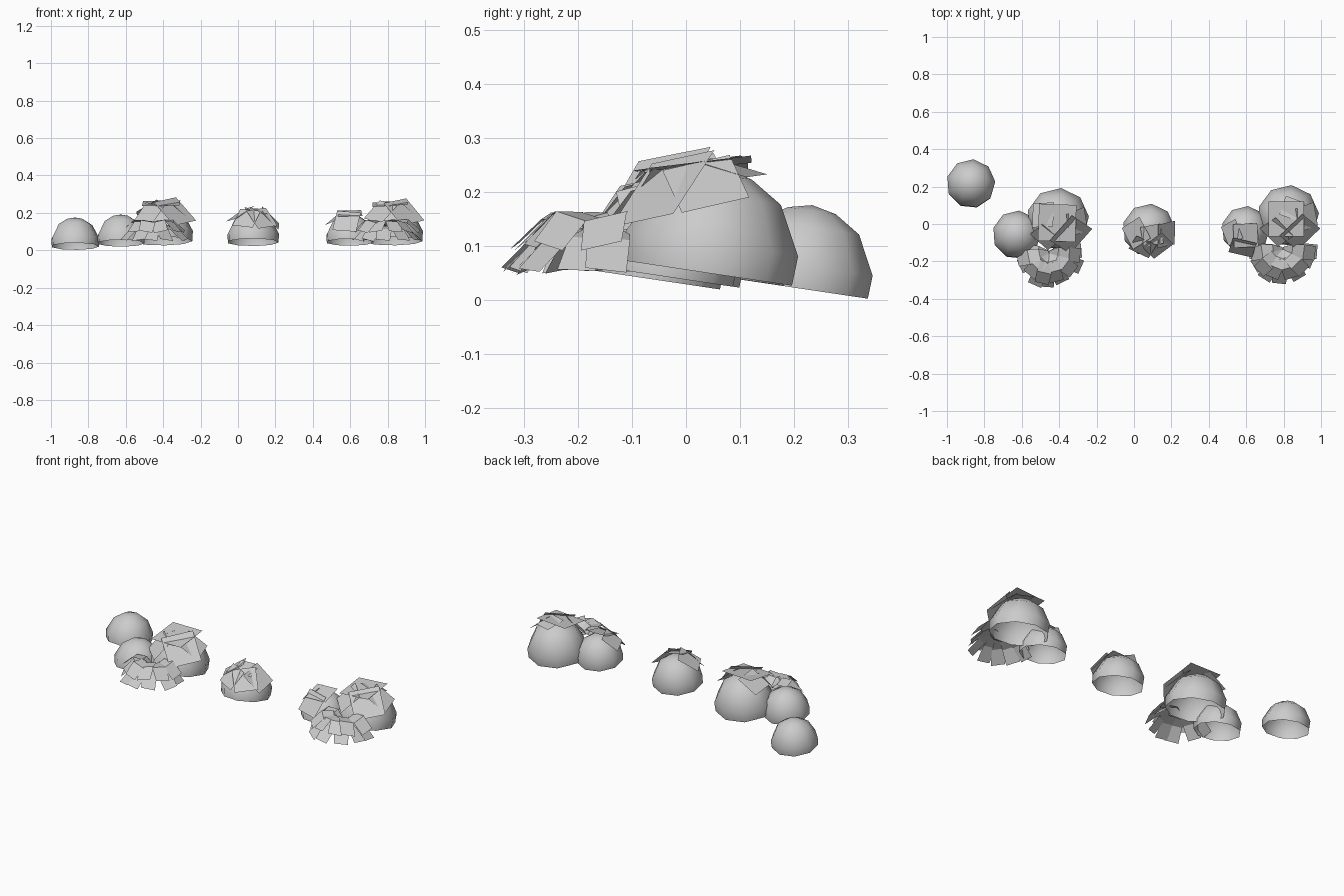
import bpy, bmesh, math, random
from mathutils import Vector, Matrix

if "Cube" in bpy.data.objects:
    bpy.data.objects.remove(bpy.data.objects["Cube"])

random.seed(4)
TILT = Matrix.Rotation(math.radians(-8.5), 4, 'X')  # sloping ground
SIDES = 9
PROFILE = [(0.98, 0), (1.0, 0.34), (0.72, 0.90), (0.35, 1.14)]


def finish(bm, name, smooth):
    me = bpy.data.meshes.new(name)
    bm.to_mesh(me)
    bm.free()
    for p in me.polygons:
        p.use_smooth = smooth
    ob = bpy.data.objects.new(name, me)
    bpy.context.collection.objects.link(ob)
    return ob


def dome(name, c, R):
    # open-bottomed rounded bush body
    bm = bmesh.new()
    rings = []
    for r, h in PROFILE:
        ring = []
        for i in range(SIDES):
            a = 2 * math.pi * (i + 0.1) / SIDES
            ring.append(bm.verts.new((1.02 * R * r * math.cos(a), 1.02 * R * r * math.sin(a), R * h)))
        rings.append(ring)
    top = bm.verts.new((0, 0, R * 1.22))
    for a, b in zip(rings, rings[1:]):
        for i in range(SIDES):
            j = (i + 1) % SIDES
            bm.faces.new((a[i], a[j], b[j], b[i]))
    for i in range(SIDES):
        bm.faces.new((rings[-1][i], rings[-1][(i + 1) % SIDES], top))
    bm.transform(Matrix.Translation(c) @ TILT)
    finish(bm, name, True)


def cards(name, c, R, specs):
    # square leaf cards lying on the dome: azimuth, elevation, size, roll
    bm = bmesh.new()
    centre = Vector(c) + TILT.to_3x3() @ Vector((0, 0, 0.3 * R))
    for az, el, s, roll in specs:
        az, el = math.radians(az), math.radians(el)
        n = Vector((math.cos(az) * math.cos(el), math.sin(az) * math.cos(el), math.sin(el)))
        u = Vector((-math.sin(az), math.cos(az), 0))
        v = n.cross(u)
        q = math.radians(roll)
        u, v = u * math.cos(q) + v * math.sin(q), v * math.cos(q) - u * math.sin(q)
        p = centre + n * R * 0.95
        bm.faces.new([bm.verts.new(p + (u * a + v * b) * s / 2)
                      for a, b in ((-1, -1), (-1, 1), (1, 1), (1, -1))][::-1])
    finish(bm, name, False)


def leafy_plant(name, c):
    # arching strap leaves: a full low layer and a raised layer at the front
    bm = bmesh.new()
    low = [(0.0, 0.085), (0.06, 0.12), (0.12, 0.105), (0.185, 0.045)]
    high = [(0.0, 0.10), (0.05, 0.145), (0.11, 0.145), (0.17, 0.09)]
    leaves = [(a, low) for a in range(-180, 30, 30)]
    leaves += [(a, high) for a in range(-170, 0, 32)]
    for deg, path in leaves:
        a = math.radians(deg + random.uniform(-7, 7))
        k = random.uniform(0.92, 1.04)
        d = Vector((math.cos(a), math.sin(a), 0))
        s = Vector((-math.sin(a), math.cos(a), random.uniform(-0.25, 0.25)))
        prev = None
        for (r, z), w in zip(path, (0.012, 0.034, 0.04, 0.038)):
            p = d * r * k + Vector((0, 0, z))
            row = [bm.verts.new(p - s * w), bm.verts.new(p + s * w)]
            if prev:
                bm.faces.new((prev[0], row[0], row[1], prev[1]))
            prev = row
    bm.transform(Matrix.Translation(c))
    finish(bm, name, False)


# bush bodies: name, base centre, radius, leaf cards
BUSHES = [
    ("bare_bush", (-0.872, 0.211, 0.021), 0.128, []),
    ("left_small_bush", (-0.627, -0.062, 0.038), 0.127, []),
    ("left_big_bush", (-0.407, 0.02, 0.05), 0.163,
     [(-100, 82, 0.20, 8), (-50, 45, 0.18, 12), (-125, 40, 0.13, -10), (165, 58, 0.13, 15), (-10, 48, 0.13, 25)]),
    ("middle_bush", (0.079, -0.037, 0.043), 0.138,
     [(-60, 42, 0.13, 10), (-110, 42, 0.12, -8), (-165, 58, 0.13, 15),
      (-15, 42, 0.13, 20), (-60, 75, 0.11, -20)]),
    ("right_small_bush", (0.597, -0.038, 0.043), 0.127,
     [(-90, 76, 0.13, 3), (-100, 38, 0.13, -5), (-170, 52, 0.11, 15)]),
    ("right_big_bush", (0.825, 0.038, 0.05), 0.161,
     [(-120, 82, 0.19, 30), (-55, 45, 0.17, 12), (-125, 45, 0.14, -15), (-5, 50, 0.13, 20), (60, 74, 0.11, 10)]),
]
for name, c, R, specs in BUSHES:
    dome(name, c, R)
    if specs:
        cards(name + "_leaves", c, R, specs)

leafy_plant("left_strap_plant", (-0.455, -0.155, 0.01))
leafy_plant("right_strap_plant", (0.795, -0.135, 0.01))
